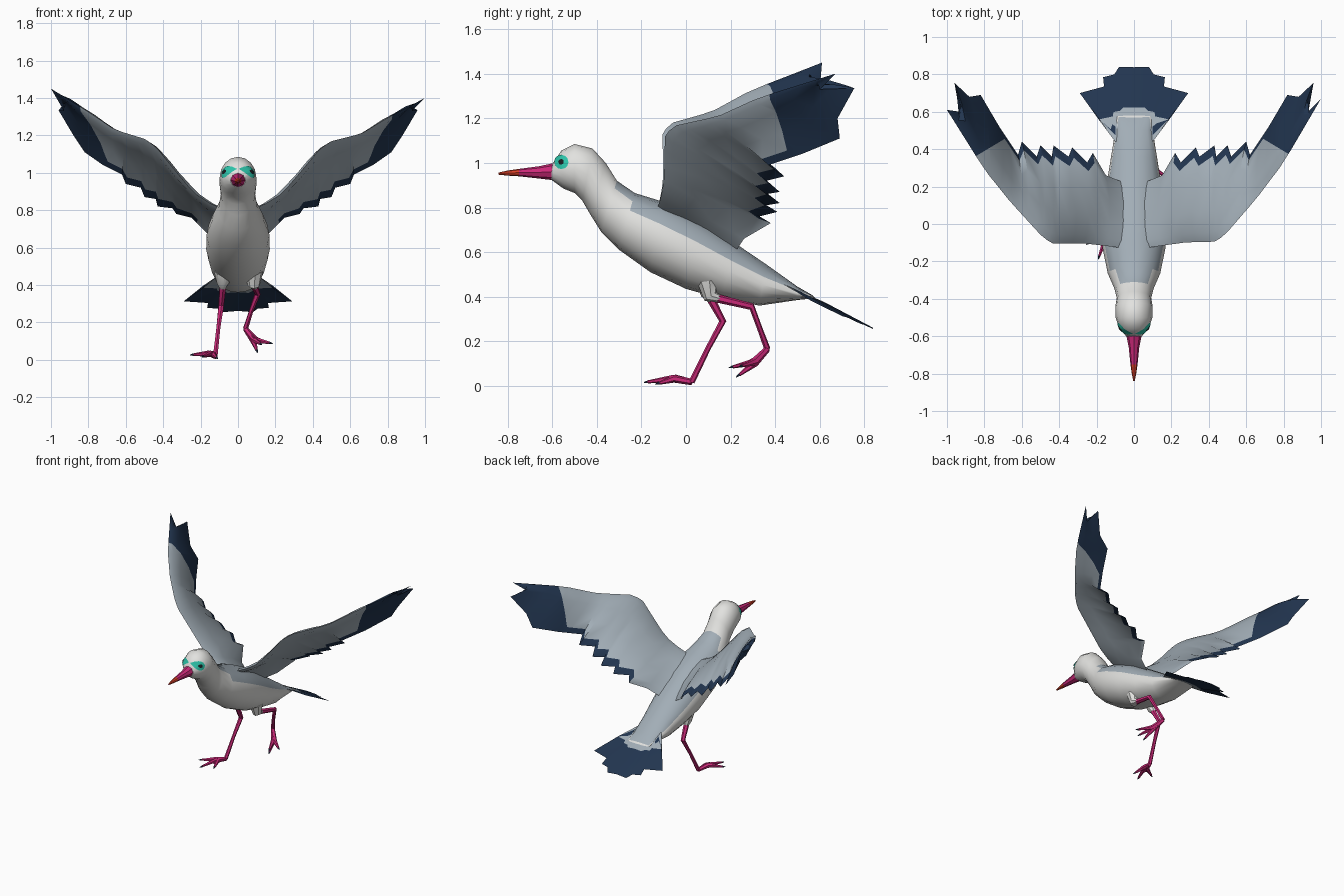
import bpy, bmesh, math
from mathutils import Vector
from mathutils.bvhtree import BVHTree

if "Cube" in bpy.data.objects:
    bpy.data.objects.remove(bpy.data.objects["Cube"])


def material(name, rgb):
    m = bpy.data.materials.new(name)
    m.diffuse_color = (*rgb, 1)
    m.use_nodes = True
    m.node_tree.nodes["Principled BSDF"].inputs["Base Color"].default_value = m.diffuse_color
    return m


WHITE = material("white plumage", (0.76, 0.76, 0.74))
GREY = material("grey plumage", (0.36, 0.42, 0.47))
NAVY = material("dark feather tips", (0.016, 0.036, 0.08))
PINK = material("pink skin", (0.60, 0.022, 0.19))
RED = material("red beak tip", (0.70, 0.05, 0.02))
TEAL = material("teal eye", (0.026, 0.55, 0.40))
BLACK = material("black pupil", (0.01, 0.012, 0.015))


def finish(name, bm, mats):
    me = bpy.data.meshes.new(name)
    bm.to_mesh(me)
    bm.free()
    for m in mats:
        me.materials.append(m)
    ob = bpy.data.objects.new(name, me)
    bpy.context.collection.objects.link(ob)
    return ob


def loft(name, rings, mats, rule=None, cut=None):
    """Skin closed rings; rule(i, j, centre) picks the material; cut = plane beyond which slot 1 is used."""
    bm = bmesh.new()
    vs = [[bm.verts.new(p) for p in r] for r in rings]
    n = len(rings[0])
    for i in range(len(vs) - 1):
        for j in range(n):
            k = (j + 1) % n
            f = bm.faces.new((vs[i][j], vs[i][k], vs[i + 1][k], vs[i + 1][j]))
            if rule:
                f.material_index = rule(i, j, f.calc_center_median())
    bm.faces.new(vs[0])
    bm.faces.new(vs[-1]).material_index = 1 if cut else 0
    bmesh.ops.remove_doubles(bm, verts=bm.verts[:], dist=1e-4)
    if cut:
        co, no = Vector(cut[0]), Vector(cut[1])
        bmesh.ops.bisect_plane(bm, geom=bm.verts[:] + bm.edges[:] + bm.faces[:], plane_co=co, plane_no=no)
        for f in bm.faces:
            if (f.calc_center_median() - co).dot(no) > 0:
                f.material_index = 1
    bmesh.ops.recalc_face_normals(bm, faces=bm.faces[:])
    return finish(name, bm, mats)


def section(top, bottom, hw, n=16):
    """Oval between a top and a bottom (y, z) point."""
    ring = []
    for j in range(n):
        a = 2 * math.pi * j / n
        t = (1 - math.cos(a)) / 2
        ring.append((hw * math.sin(a), top[0] + (bottom[0] - top[0]) * t, top[1] + (bottom[1] - top[1]) * t))
    return ring


def tube(name, pts, radii, mat, n=6):
    pts = [Vector(p) for p in pts]
    rings = []
    for i, p in enumerate(pts):
        d = (pts[min(i + 1, len(pts) - 1)] - pts[max(i - 1, 0)]).normalized()
        u = d.cross(Vector((1, 0.1, 0.05))).normalized()
        v = d.cross(u)
        rings.append([p + radii[i] * (u * math.cos(2 * math.pi * k / n) + v * math.sin(2 * math.pi * k / n))
                      for k in range(n)])
    return loft(name, rings, [mat])


def blade(lead, trail, normal, fracs, thick, camber):
    """Thin closed chord section from leading to trailing point."""
    c = trail - lead
    s = min(1, c.length / 0.45)

    def pt(f, side):
        t = thick * s * side * min(1, f / 0.08) * (1 - f) ** 0.7
        return lead + c * f + normal * (t + camber * s * math.sin(math.pi * f))
    return [pt(f, 1) for f in fracs] + [pt(f, -1) for f in reversed(fracs[1:-1])]


# Body, neck and head in one loft: top y, z, bottom y, z, half width
BODY = [(-0.60, 0.995, -0.605, 0.925, 0.04), (-0.56, 1.055, -0.55, 0.885, 0.08),
        (-0.50, 1.085, -0.50, 0.865, 0.098), (-0.42, 1.065, -0.465, 0.83, 0.10),
        (-0.36, 1.00, -0.43, 0.77, 0.092), (-0.31, 0.92, -0.38, 0.69, 0.105),
        (-0.23, 0.865, -0.30, 0.61, 0.14), (-0.10, 0.825, -0.16, 0.51, 0.168),
        (0.06, 0.745, 0.0, 0.435, 0.17), (0.22, 0.64, 0.16, 0.39, 0.15),
        (0.36, 0.545, 0.33, 0.36, 0.125), (0.50, 0.445, 0.50, 0.385, 0.10),
        (0.57, 0.405, 0.58, 0.393, 0.09)]
body = loft("body", [section(r[0:2], r[2:4], r[4]) for r in BODY], [WHITE, GREY],
            lambda i, j, c: int(c.y > -0.28 and (j < 3 or j > 12)))

# Beak with a red tip
BEAK = [(-0.59, 1.0, 0.922, 0.042), (-0.66, 0.985, 0.93, 0.028), (-0.75, 0.973, 0.94, 0.019),
        (-0.80, 0.966, 0.943, 0.012), (-0.84, 0.957, 0.947, 0.004)]
loft("beak", [section((y, a), (y, b), w, 8) for y, a, b, w in BEAK], [PINK, RED],
     lambda i, j, c: int(i > 1))

# Eyes: thin discs laid on the head surface
bvh = BVHTree.FromObject(body, bpy.context.evaluated_depsgraph_get())


def eye_disc(name, side, radius, lift, mat):
    bm = bmesh.new()

    def on_head(y, z):
        p, nrm, _, _ = bvh.ray_cast(Vector((side, y, z)), Vector((-side, 0, 0)))
        return bm.verts.new(p + nrm * lift)
    prev = None
    for r in (radius * 0.15, radius * 0.6, radius):
        ring = [on_head(-0.557 + r * math.cos(k * math.pi / 6), 1.003 + r * math.sin(k * math.pi / 6))
                for k in range(12)]
        if prev is None:
            bm.faces.new(ring)
        else:
            for k in range(12):
                bm.faces.new((prev[k - 1], prev[k], ring[k], ring[k - 1]))
        prev = ring
    bmesh.ops.recalc_face_normals(bm, faces=bm.faces[:])
    if bm.faces[0].normal.x * side < 0:
        bmesh.ops.reverse_faces(bm, faces=bm.faces[:])
    finish(name, bm, [mat])


for side, tag in ((1, "right"), (-1, "left")):
    eye_disc("eye_" + tag, side, 0.031, 0.004, TEAL)
    eye_disc("pupil_" + tag, side, 0.011, 0.007, BLACK)

# Wings: leading edge curve, and stations of leading x plus trailing feather point
LEAD = [(0.05, -0.13, 0.79), (0.2, -0.11, 0.86), (0.28, -0.10, 0.94), (0.44, -0.10, 1.135),
        (0.5, -0.05, 1.175), (0.66, 0.13, 1.22), (0.80, 0.31, 1.31), (1.0, 0.64, 1.425)]
STATIONS = [(0.05, 0.05, 0.22, 0.60), (0.15, 0.15, 0.26, 0.66), (0.22, 0.22, 0.38, 0.73),
            (0.27, 0.25, 0.33, 0.76), (0.33, 0.33, 0.41, 0.78), (0.38, 0.35, 0.36, 0.81),
            (0.43, 0.43, 0.42, 0.82), (0.46, 0.44, 0.36, 0.86), (0.50, 0.50, 0.42, 0.87),
            (0.53, 0.52, 0.36, 0.92), (0.58, 0.60, 0.44, 0.94), (0.62, 0.62, 0.37, 0.99),
            (0.67, 0.68, 0.46, 1.02), (0.72, 0.72, 0.52, 1.04), (0.78, 0.82, 0.69, 1.11),
            (0.84, 0.88, 0.68, 1.20), (0.90, 0.96, 0.755, 1.335), (0.95, 0.93, 0.60, 1.33),
            (1.0, 1.0, 0.64, 1.425)]


def lead_at(x, side):
    for a, b in zip(LEAD, LEAD[1:]):
        if x <= b[0]:
            p = Vector(a).lerp(Vector(b), (x - a[0]) / (b[0] - a[0]))
            break
    return p + Vector((0, 0.03, -0.025)) * side * x * x


for side, tag in ((1, "right"), (-1, "left")):
    rings = []
    for s in STATIONS:
        lead = lead_at(s[0], side)
        trail = Vector(s[1:]) if s[0] < 1 else lead.copy()
        ring = blade(lead, trail, Vector((-0.67, 0.39, 0.63)), [0, 0.08, 0.3, 0.6, 0.88, 1], 0.018, 0.025)
        rings.append([(p.x * side, p.y, p.z) for p in ring])
    loft("wing_" + tag, rings, [GREY, NAVY], lambda i, j, c: int(i > 1 and j in (4, 5)),
         ((0.8 * side, 0.39, 1.3), (0.6 * side, 1, 0)))

# Tail fan: root x, tip x, tip y
half = [(0.0, 0.0, 0.838), (0.04, 0.08, 0.84), (0.05, 0.105, 0.80), (0.065, 0.165, 0.785),
        (0.075, 0.16, 0.735), (0.10, 0.29, 0.70), (0.10, 0.10, 0.52)]
fan = [(-a, -b, y) for a, b, y in reversed(half[1:])] + half
loft("tail", [blade(Vector((a, 0.44, 0.455)), Vector((b, y, 0.437 - (y - 0.5) * 0.52 - 0.07 * abs(b))),
                    Vector((0, 0.45, 0.9)), [0, 0.45, 1], 0.012, 0) for a, b, y in fan],
     [GREY, NAVY], lambda i, j, c: int(j in (1, 2)))


# Legs with webbed feet: joints from hip to ankle, then a foot knuckle and three toe tips
def leg(tag, joints, knuckle, tips):
    hip = Vector(joints[0])
    tube("thigh_feathers_" + tag, [hip + Vector((0, -0.01, 0.07)), hip, hip.lerp(Vector(joints[1]), 0.25)],
         [0.05, 0.033, 0.016], WHITE, 8)
    tube("leg_" + tag, joints, [0.02, 0.016, 0.012, 0.014], PINK)
    ankle, knuckle = Vector(joints[-1]), Vector(knuckle)
    for k, tip in enumerate(tips):
        tip = Vector(tip)
        tube("toe_%s_%d" % (tag, k), [ankle, knuckle.lerp(tip, 0.15), knuckle.lerp(tip, 0.55), tip],
             [0.014, 0.017, 0.012, 0.007], PINK)
        tube("claw_%s_%d" % (tag, k), [tip, tip + (tip - knuckle).normalized() * 0.02], [0.007, 0.002], NAVY, 5)
    bm = bmesh.new()
    mids = [knuckle.lerp(Vector(t), 0.7) for t in tips]
    for a, b in zip(mids, mids[1:]):
        bm.faces.new([bm.verts.new(p) for p in (ankle, a, knuckle.lerp((a + b) / 2, 0.8), b)])
    bmesh.ops.solidify(bm, geom=bm.faces[:], thickness=0.008)
    bmesh.ops.recalc_face_normals(bm, faces=bm.faces[:])
    finish("foot_web_" + tag, bm, [PINK])


leg("standing", [(-0.08, 0.10, 0.41), (-0.09, 0.165, 0.29), (-0.105, 0.10, 0.17), (-0.122, 0.025, 0.017)],
    (-0.14, -0.04, 0.035), [(-0.24, -0.10, 0.027), (-0.185, -0.17, 0.018), (-0.115, -0.12, 0.012)])
leg("raised", [(0.085, 0.11, 0.40), (0.105, 0.295, 0.355), (0.07, 0.33, 0.26), (0.04, 0.365, 0.165)],
    (0.08, 0.32, 0.11), [(0.17, 0.25, 0.09), (0.12, 0.21, 0.085), (0.10, 0.24, 0.05)])

# Smooth shading with sharp creases
for ob in bpy.context.collection.objects:
    ob.select_set(True)
    bpy.context.view_layer.objects.active = ob
bpy.ops.object.shade_smooth_by_angle(angle=math.radians(40))
